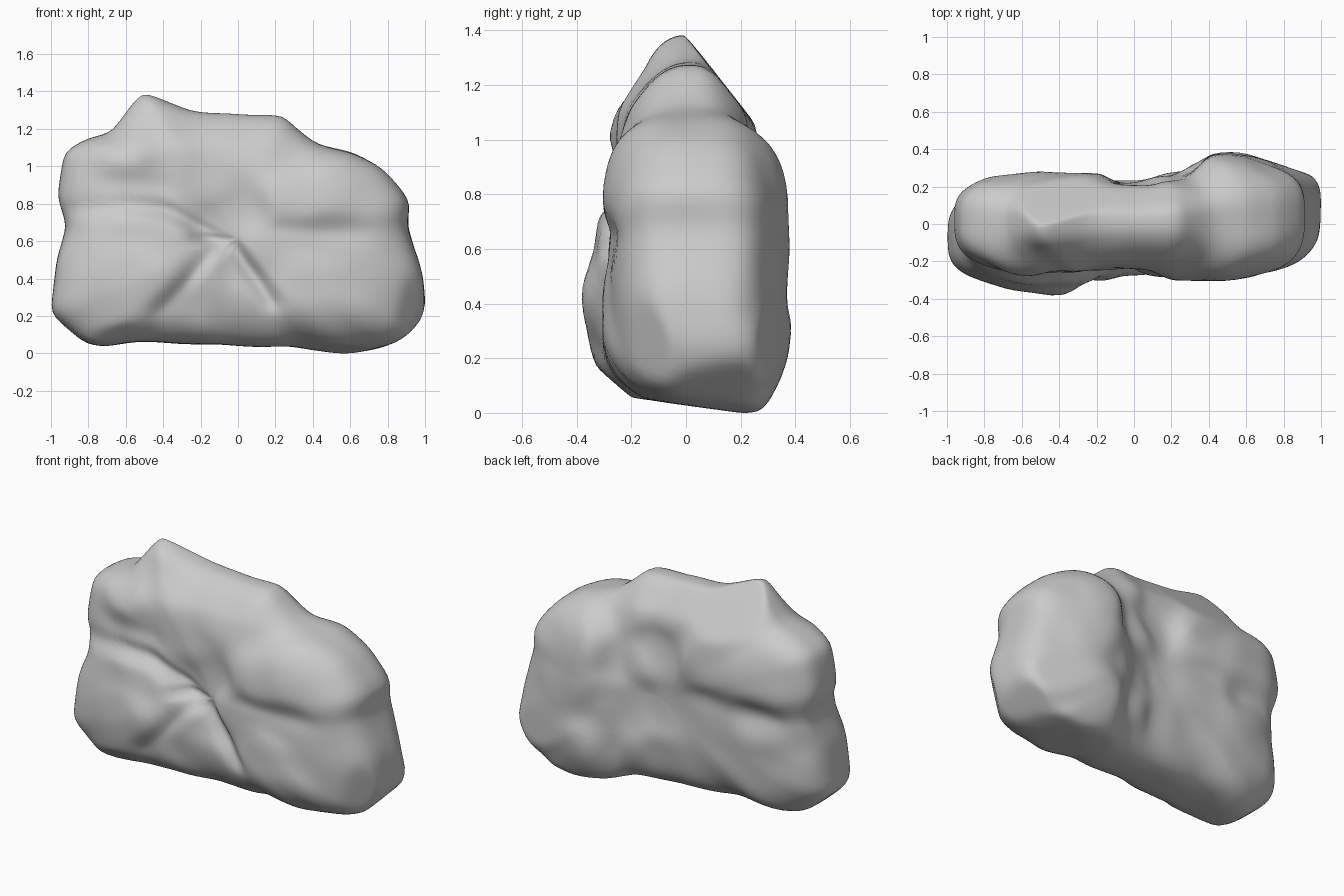
import bpy, bmesh, math
from mathutils import Vector, noise
from mathutils.geometry import intersect_point_line

if "Cube" in bpy.data.objects:
    bpy.data.objects.remove(bpy.data.objects["Cube"])

CX, CZ = 0.0, 0.62
SEG, RINGS = 160, 72

# Silhouette seen from the front (x, z)
outline = [(-.51, 1.39), (-.45, 1.375), (-.25, 1.30), (0, 1.28), (.24, 1.27), (.30, 1.22),
           (.42, 1.12), (.62, 1.07), (.78, .98), (.91, .81), (.91, .68), (.985, .42), (1.0, .25),
           (.94, .10), (.84, .05), (.6, .0), (.3, .03), (0, .04), (-.5, .06), (-.72, .04),
           (-.82, .06), (-.985, .2), (-1.0, .25), (-.965, .5), (-.925, .68), (-.965, .85),
           (-.92, 1.07), (-.82, 1.14), (-.68, 1.19), (-.57, 1.33)]

# Surface depth samples (x, z, y) for the front and the back
front = [(-.85, .3, -.37), (-.85, .6, -.35), (-.6, .25, -.385), (-.6, .45, -.38), (-.6, .68, -.35),
         (-.4, .4, -.395), (-.3, .6, -.33), (-.2, .5, -.31), (-.85, .9, -.28), (-.6, .85, -.29),
         (-.4, .9, -.27), (-.6, 1.1, -.35), (-.4, 1.2, -.28), (-.15, .9, -.26), (0, 1.1, -.27),
         (.2, 1.1, -.27), (-.05, .72, -.23), (-.15, .68, -.2), (0, .5, -.26), (-.2, .3, -.31),
         (0, .25, -.29), (.1, .1, -.29), (-.3, .12, -.34), (.15, .55, -.28), (.3, .85, -.31),
         (.5, .85, -.33), (.75, .85, -.31), (.5, .6, -.28), (.4, .4, -.31), (.7, .4, -.29),
         (.6, .2, -.32), (.4, .2, -.33), (.85, .25, -.29)]
back = [(.5, .6, .395), (.5, .25, .41), (.65, .5, .39), (.85, .5, .36), (.5, .85, .40), (.36, .5, .34),
        (.2, .5, .26), (.2, .8, .26), (.2, .25, .29), (.05, .55, .21), (.05, .9, .21), (.02, .25, .24),
        (-.3, .3, .23), (-.3, .9, .28), (-.6, .9, .30), (-.3, .6, .23), (-.6, .3, .24), (-.6, .6, .25),
        (-.85, .9, .31), (-.85, .3, .23), (0, 1.15, .25), (-.4, 1.15, .28), (.25, 1.1, .28),
        (.75, .25, .40), (.75, .8, .37)]

# Cracks: path (x, z), depth, width
front_cracks = [([(-1, .75), (-.6, .79), (-.4, .78), (-.2, .66)], .035, .04),
                ([(-.2, .62), (-.02, .56), (.18, .28)], .045, .045),
                ([(.25, .68), (.5, .64), (.95, .66)], .012, .05),
                ([(-.14, .56), (-.25, .42), (-.42, .24)], .03, .05),
                ([(-.7, .9), (-.4, .9)], .015, .05)]
back_cracks = [([(-1, .70), (-.6, .67)], .04, .09)]

# Centre line of the rim (x, z, y)
rim = [(-1, .25, -.06), (-.95, .9, .02), (-.5, 1.38, .02), (.2, 1.27, .02), (.7, 1.05, .02),
       (1, .5, .05), (.95, .1, .1), (.6, 0, .2), (0, .04, .0), (-.7, .04, -.08)]


def blend(samples, x, z, soft=.018):
    total = value = 0
    for sx, sz, sy in samples:
        w = 1 / ((x - sx) ** 2 + (z - sz) ** 2 + soft) ** 3
        total += w
        value += w * sy
    return value / total


def crack(cracks, x, z):
    p, deepest = Vector((x, z, 0)), 0
    for path, depth, width in cracks:
        d = 9
        for a, b in zip(path, path[1:]):
            a, b = Vector((*a, 0)), Vector((*b, 0))
            _, t = intersect_point_line(p, a, b)
            d = min(d, (p - a.lerp(b, max(0, min(1, t)))).length)
        deepest = max(deepest, depth * math.exp(-(d / width) ** 2))
    return deepest


# Closed rounded outline, resampled evenly
def resample(points, count):
    n, fine, result = len(points), [], []
    pts = [Vector(p) for p in points]
    for i in range(n):
        a, b, c, d = (pts[(i + k) % n] for k in (-1, 0, 1, 2))
        m = .35 * min(1, (c - b).length / .2)
        for k in range(20):
            t = k / 20
            fine.append(b * (2*t**3 - 3*t**2 + 1) + c * (3*t**2 - 2*t**3)
                        + (c - a) * m * (t**3 - 2*t**2 + t) + (d - b) * m * (t**3 - t**2))
    lengths = [(fine[(i + 1) % len(fine)] - fine[i]).length for i in range(len(fine))]
    step, travelled = sum(lengths) / count, 0
    for p, l in zip(fine, lengths):
        if travelled >= step * len(result) - 1e-6 and len(result) < count:
            result.append(p)
        travelled += l
    return result


edge = resample(outline, SEG)


def surface_point(p, t):
    dx, dz = p.x - CX, p.y - CZ
    up = dz / math.hypot(dx, dz)
    n = 3.6 - 1.1 * max(0, up) - .6 * max(0, -up)
    s, c = math.sin(t), math.cos(t)
    k = (abs(s) ** n + abs(c) ** n) ** (1 / n)
    r, h = s / k, abs(c) / k
    x, z = CX + dx * r, CZ + dz * r
    if c > 0:
        y = blend(front, x, z) + crack(front_cracks, x, z)
    else:
        y = blend(back, x, z) - crack(back_cracks, x, z)
    # the peak on the left thins out into a knob
    h *= 1 - .2 * max(0, min(1, (z - 1.12) / .14))
    mid = blend(rim, p.x, p.y, .012) * r ** 3
    return Vector((x, mid + (y - mid) * h, z))


# Rock body: rings from the front centre, over the rim, to the back centre
bm = bmesh.new()
tips = [bm.verts.new(surface_point(edge[0], t)) for t in (0, math.pi)]
rings = [[bm.verts.new(surface_point(p, math.pi * i / RINGS)) for p in edge]
         for i in range(1, RINGS)]
for j in range(SEG):
    k = (j + 1) % SEG
    bm.faces.new((tips[0], rings[0][j], rings[0][k]))
    bm.faces.new((tips[1], rings[-1][k], rings[-1][j]))
    for a, b in zip(rings, rings[1:]):
        bm.faces.new((a[j], b[j], b[k], a[k]))
bmesh.ops.recalc_face_normals(bm, faces=bm.faces)

# Uneven weathering
bm.normal_update()
for v in bm.verts:
    v.co += v.normal * .008 * noise.noise(v.co * 5)

# Chipped flat facets: point on plane, outward normal
for co, no in [((.88, -.16, .22), (.72, -.66, -.2)), ((.95, .26, .5), (.32, .95, 0)),
               ((.9, .15, .12), (.65, .1, -.75)), ((.6, .2, 0), (0, -.14, -1)),
               ((-.8, -.25, .1), (0, -.65, -.75)), ((.5, .38, .9), (0, .75, .6))]:
    co, no = Vector(co), Vector(no).normalized()
    for v in bm.verts:
        d = (v.co - co).dot(no)
        if d > 0:
            v.co -= no * d * .95

for _ in range(2):
    bmesh.ops.smooth_vert(bm, verts=bm.verts, factor=.5,
                          use_axis_x=True, use_axis_y=True, use_axis_z=True)
mesh = bpy.data.meshes.new("rock")
bm.to_mesh(mesh)
bm.free()
rock = bpy.data.objects.new("rock", mesh)
bpy.context.collection.objects.link(rock)
for poly in mesh.polygons:
    poly.use_smooth = True
